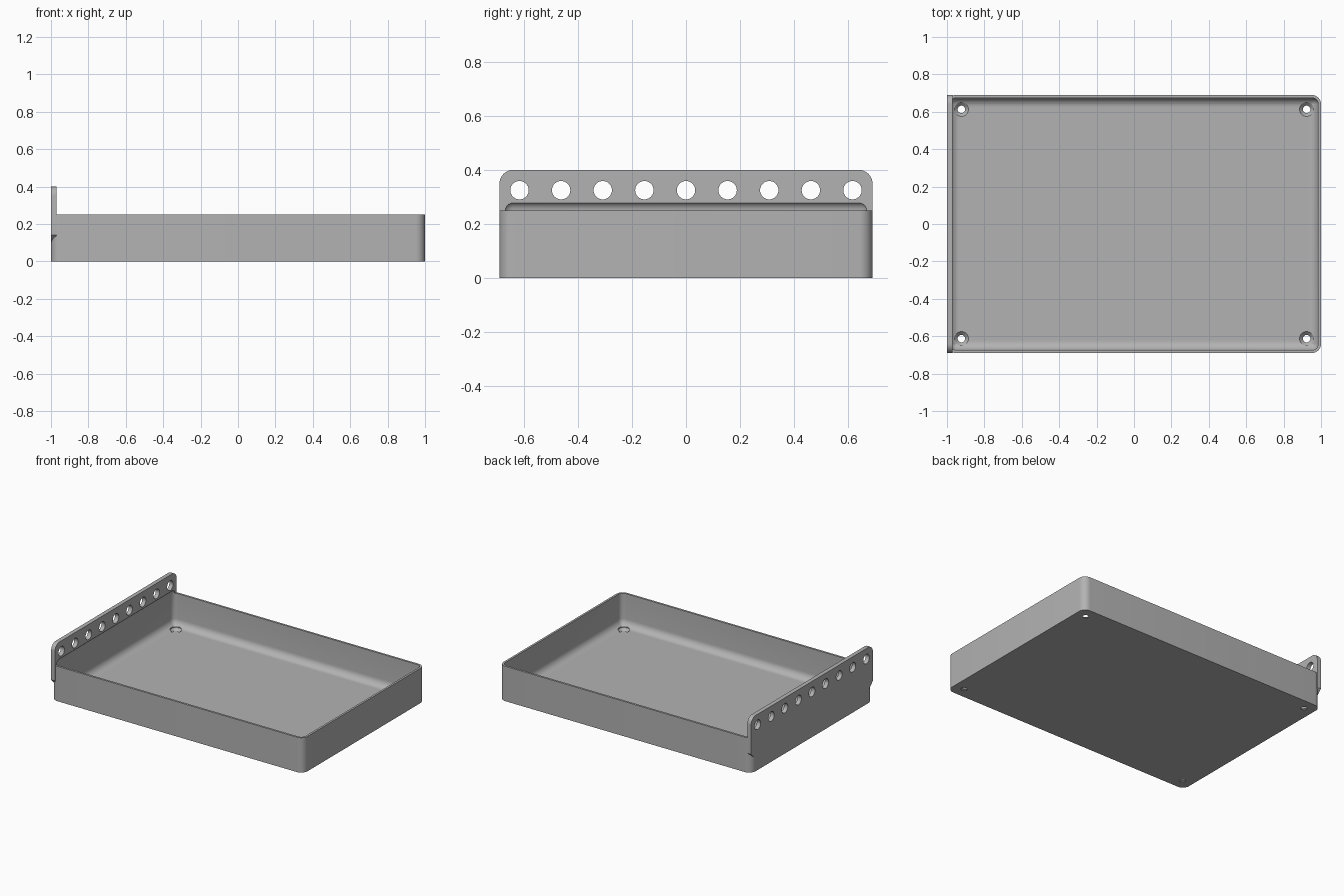
import bpy, bmesh, math
from mathutils import Matrix

cube = bpy.data.objects.get("Cube")
if cube:
    bpy.data.objects.remove(cube)

HALF_X, HALF_Y, RIM = 1.0, 0.69, 0.25
WALL, FLOOR, CORNER, FILLET = 0.015, 0.02, 0.05, 0.05

grey = bpy.data.materials.new("plain grey")
grey.use_nodes = True
colour = (0.45, 0.45, 0.45, 1)
grey.diffuse_color = colour
grey.node_tree.nodes["Principled BSDF"].inputs["Base Color"].default_value = colour


def make_object(name, bm):
    bmesh.ops.recalc_face_normals(bm, faces=bm.faces)
    mesh = bpy.data.meshes.new(name)
    bm.to_mesh(mesh)
    bm.free()
    mesh.materials.append(grey)
    obj = bpy.data.objects.new(name, mesh)
    bpy.context.collection.objects.link(obj)
    return obj


def rounded_rect(hx, hy, r, steps=8):
    points = []
    for k, (sx, sy) in enumerate([(1, 1), (-1, 1), (-1, -1), (1, -1)]):
        for i in range(steps + 1):
            a = (k + i / steps) * math.pi / 2
            points.append((sx * (hx - r) + r * math.cos(a),
                           sy * (hy - r) + r * math.sin(a)))
    return points


def loft(name, loops):
    """Skin a stack of closed loops and cap both ends."""
    bm = bmesh.new()
    rings = [[bm.verts.new(p) for p in loop] for loop in loops]
    n = len(rings[0])
    for low, high in zip(rings, rings[1:]):
        for i in range(n):
            j = (i + 1) % n
            bm.faces.new((low[i], low[j], high[j], high[i]))
    bm.faces.new(rings[0])
    bm.faces.new(rings[-1])
    return make_object(name, bm)


def box_loop(inset, z):
    r = max(CORNER - inset, 0.002)
    return [(x, y, z) for x, y in rounded_rect(HALF_X - inset, HALF_Y - inset, r)]


def combine(target, tool, operation):
    tool.hide_render = True
    mod = target.modifiers.new(operation, "BOOLEAN")
    mod.operation, mod.solver, mod.object = operation, "EXACT", tool
    bpy.context.view_layer.objects.active = target
    bpy.ops.object.modifier_apply(modifier=mod.name)
    bpy.data.objects.remove(tool)


# Outer block of the tray
tray = loft("tray_with_hanging_plate", [box_loop(0, 0), box_loop(0, RIM)])

# Upright plate: rounded top corners, chamfered lower corners
outline = [(-0.63, 0.08), (0.63, 0.08), (HALF_Y, 0.14)]
for side, start in ((1, 0), (-1, 90)):
    for i in range(9):
        a = math.radians(start + i * 90 / 8)
        outline.append((side * (HALF_Y - CORNER) + CORNER * math.cos(a),
                        0.4 - CORNER + CORNER * math.sin(a)))
outline.append((-HALF_Y, 0.14))
plate = loft("plate", [[(x, y, z) for y, z in outline] for x in (-1, -0.97)])
combine(tray, plate, "UNION")

# Cavity: filleted floor, domed edge that undercuts the plate
stack = []
for i in range(9):
    a = i / 8 * math.pi / 2
    stack.append((WALL + FILLET * (1 - math.sin(a)), FLOOR + FILLET * (1 - math.cos(a))))
for i in range(7):
    a = i / 6 * math.pi / 2
    stack.append((WALL + 0.03 * (1 - math.cos(a)), RIM + 0.032 * math.sin(a)))
cavity = loft("cavity_cutter", [box_loop(inset, z) for inset, z in stack])
combine(tray, cavity, "DIFFERENCE")

# Row of round holes through the plate
bm = bmesh.new()
for i in range(9):
    spot = Matrix.Translation((-0.985, (i - 4) * 0.154, 0.325))
    bmesh.ops.create_cone(bm, cap_ends=True, segments=40, radius1=0.034, radius2=0.034,
                          depth=0.1, matrix=spot @ Matrix.Rotation(math.pi / 2, 4, "Y"))
combine(tray, make_object("plate_hole_cutter", bm), "DIFFERENCE")

# Countersunk screw holes in the floor corners
for sx in (-1, 1):
    for sy in (-1, 1):
        rings = []
        for r, z in ((0.02, -0.05), (0.02, 0.002), (0.038, FLOOR), (0.038, 0.1)):
            rings.append([(sx * 0.923 + r * math.cos(i * math.tau / 32),
                           sy * 0.613 + r * math.sin(i * math.tau / 32), z)
                          for i in range(32)])
        combine(tray, loft("screw_hole_cutter", rings), "DIFFERENCE")

# Smooth the rounded surfaces, keep the edges crisp
bpy.ops.object.select_all(action="DESELECT")
tray.select_set(True)
bpy.context.view_layer.objects.active = tray
bpy.ops.object.shade_smooth_by_angle(angle=math.radians(30))
